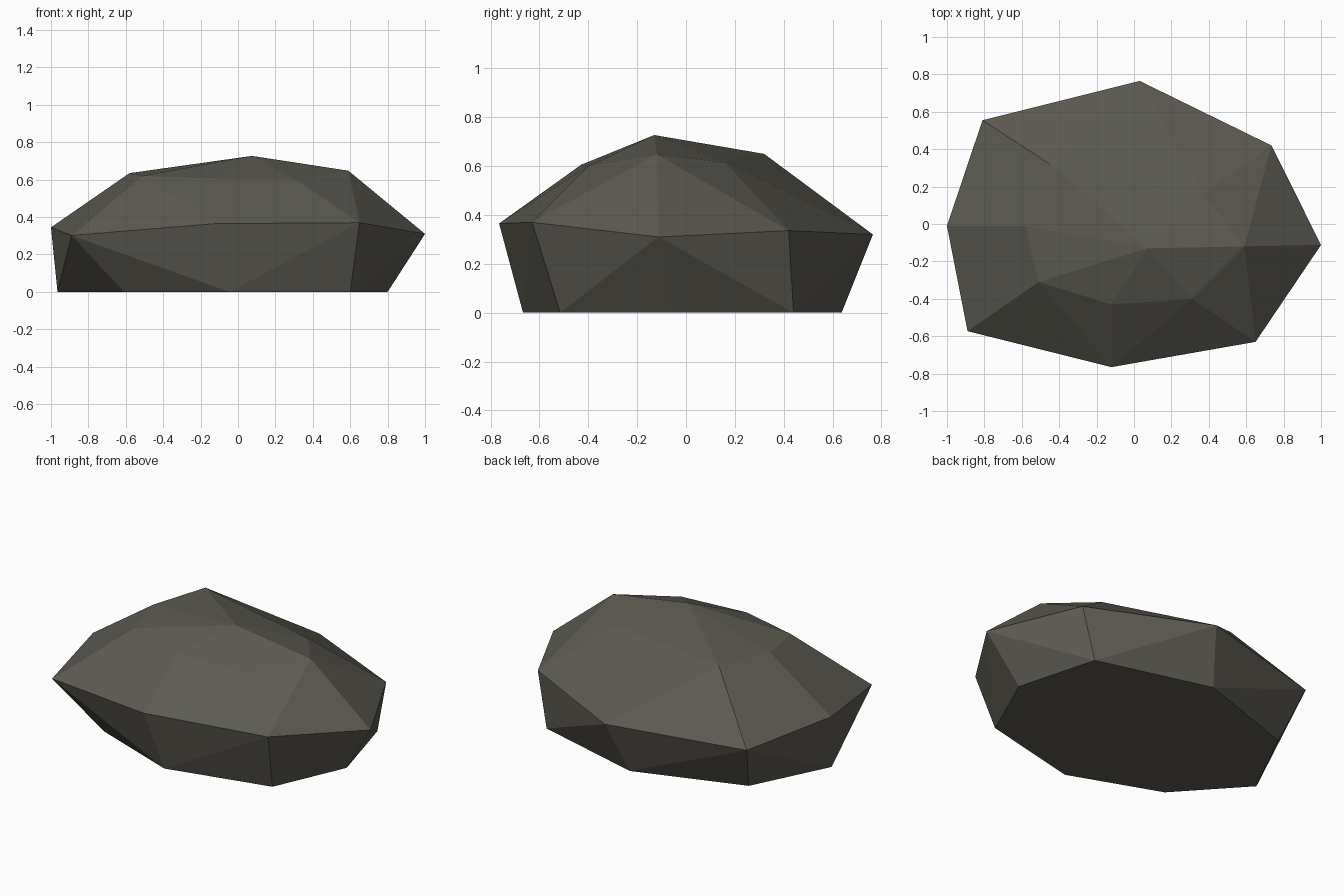
import bpy, bmesh

# Corner rings of the faceted boulder: foot, widest belt, shoulder, peak
foot = [(x, y, 0) for x, y in [
    (0.80, -0.065), (0.66, 0.44), (-0.055, 0.637), (-0.725, 0.413),
    (-0.965, -0.066), (-0.61, -0.455), (-0.045, -0.667), (0.60, -0.515)]]
belt = [
    (1.0, -0.112, 0.31), (0.735, 0.42, 0.336), (0.03, 0.765, 0.32), (-0.81, 0.555, 0.30),
    (-1.0, -0.01, 0.345), (-0.89, -0.573, 0.302), (-0.12, -0.765, 0.365), (0.65, -0.63, 0.37)]
shoulder = [
    (0.59, -0.12, 0.648), (0.37, 0.16, 0.614), (-0.45, 0.32, 0.65), (-0.58, -0.01, 0.635),
    (-0.51, -0.31, 0.62), (-0.12, -0.43, 0.605), (0.31, -0.40, 0.60)]
peak = [(0.075, -0.13, 0.727)]

# Wrap the corners in a convex skin
bm = bmesh.new()
for co in foot + belt + shoulder + peak:
    bm.verts.new(co)
hull = bmesh.ops.convex_hull(bm, input=bm.verts)
loose = [v for v in bm.verts if not v.link_faces]
bmesh.ops.delete(bm, geom=loose, context='VERTS')
bmesh.ops.recalc_face_normals(bm, faces=bm.faces)
mesh = bpy.data.meshes.new("boulder")
bm.to_mesh(mesh)
bm.free()

# Single dark stone colour
stone = bpy.data.materials.new("dark stone")
stone.diffuse_color = (0.108, 0.104, 0.084, 1)
mesh.materials.append(stone)
boulder = bpy.data.objects.new("boulder", mesh)
bpy.context.collection.objects.link(boulder)
